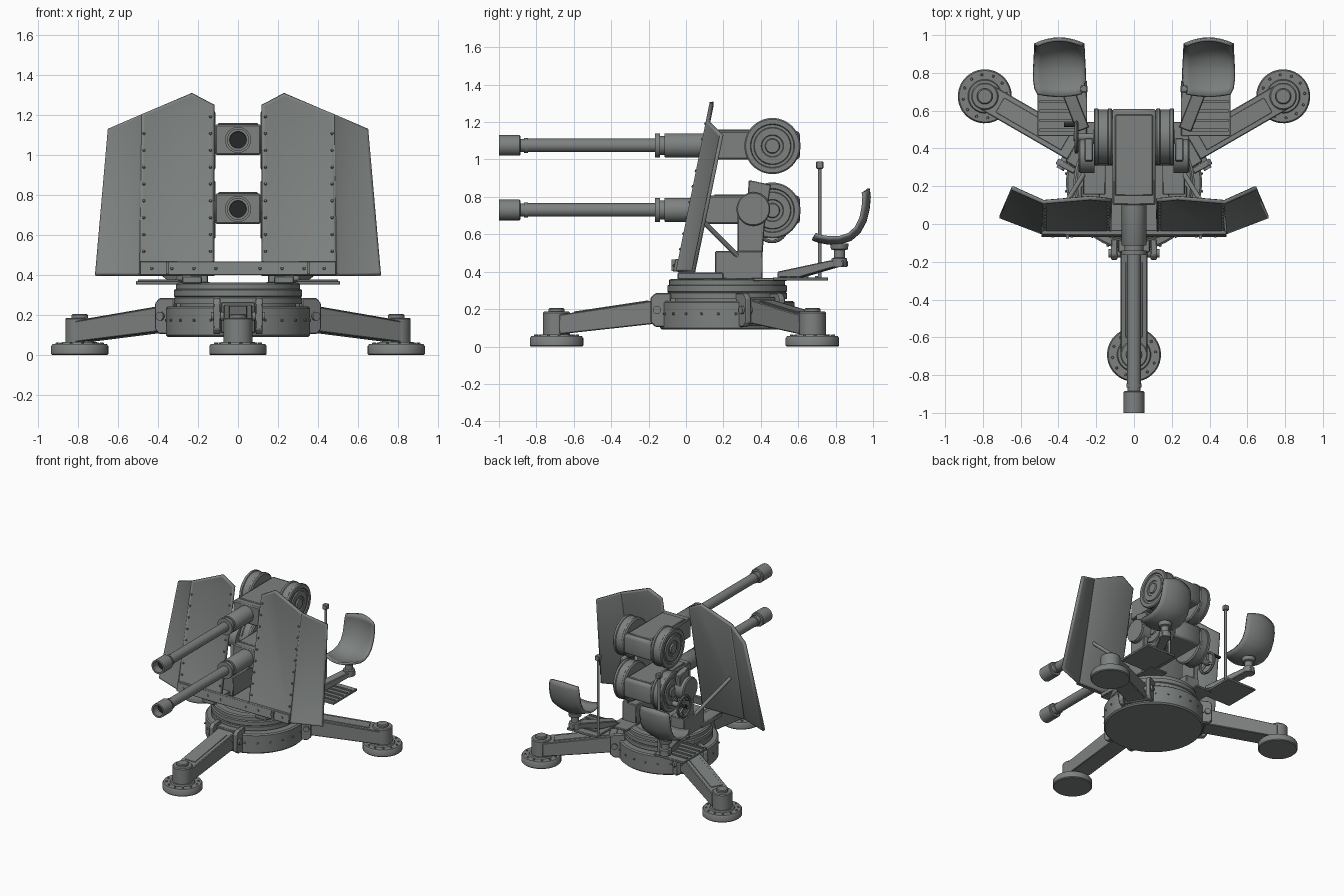
import bpy, bmesh, math
from mathutils import Vector, Matrix

if "Cube" in bpy.data.objects:
    bpy.data.objects.remove(bpy.data.objects["Cube"])


def material(name, rgb):
    m = bpy.data.materials.new(name)
    m.diffuse_color = (*rgb, 1)
    m.use_nodes = True
    m.node_tree.nodes["Principled BSDF"].inputs["Base Color"].default_value = m.diffuse_color
    return m


GREY = material("gunmetal grey", (0.205, 0.22, 0.215))
DARK = material("bore black", (0.02, 0.02, 0.02))
I = Matrix.Identity(4)


def finish(name, bm, mat=GREY, M=I, bevel=0.0):
    bmesh.ops.recalc_face_normals(bm, faces=bm.faces)
    me = bpy.data.meshes.new(name)
    bm.to_mesh(me)
    bm.free()
    me.materials.append(mat)
    me.shade_smooth()
    me.set_sharp_from_angle(angle=math.radians(35))
    ob = bpy.data.objects.new(name, me)
    ob.matrix_world = M
    bpy.context.collection.objects.link(ob)
    if bevel:
        b = ob.modifiers.new("bevel", "BEVEL")
        b.width, b.segments = bevel, 1
    return ob


def slab(name, pts, x0, x1, M=I, bevel=0.005, mat=GREY):
    """Side profile (y, z) extruded along x."""
    bm = bmesh.new()
    f = bm.faces.new([bm.verts.new((x0, y, z)) for y, z in pts])
    ext = bmesh.ops.extrude_face_region(bm, geom=[f])
    vs = [v for v in ext["geom"] if isinstance(v, bmesh.types.BMVert)]
    bmesh.ops.translate(bm, vec=(x1 - x0, 0, 0), verts=vs)
    return finish(name, bm, mat, M, bevel)


def box(name, x0, x1, y0, y1, z0, z1, M=I, bevel=0.005, mat=GREY):
    return slab(name, [(y0, z0), (y1, z0), (y1, z1), (y0, z1)], x0, x1, M, bevel, mat)


def turned(name, prof, origin=(0, 0, 0), axis=(0, 0, 1), M=I, n=40, mat=GREY):
    """Lathe: prof holds (radius, distance along axis), ends are capped."""
    bm = bmesh.new()
    R = Vector(axis).to_track_quat('Z', 'Y').to_matrix().to_4x4()
    T = Matrix.Translation(origin) @ R
    rings = [[bm.verts.new(T @ Vector((r * math.cos(a), r * math.sin(a), h)))
              for a in (2 * math.pi * i / n for i in range(n))] for r, h in prof]
    for a, b in zip(rings, rings[1:]):
        for i in range(n):
            bm.faces.new((a[i], a[(i + 1) % n], b[(i + 1) % n], b[i]))
    bm.faces.new(rings[0])
    bm.faces.new(rings[-1])
    return finish(name, bm, mat, M)


def rod(name, a, b, r, M=I, n=16, mat=GREY):
    a, b = Vector(a), Vector(b)
    return turned(name, [(r, 0), (r, (b - a).length)], a, b - a, M, n, mat)


def rivets(name, points, normal, r=0.008, h=0.012, M=I):
    """Several small bolt heads in one object."""
    bm = bmesh.new()
    for p, nrm in zip(points, normal):
        T = Matrix.Translation(p) @ Vector(nrm).to_track_quat('Z', 'Y').to_matrix().to_4x4()
        bmesh.ops.create_cone(bm, cap_ends=True, segments=8, radius1=r, radius2=r * .7, depth=h, matrix=T)
    return finish(name, bm, GREY, M)


# Base drum and turntable
C = Vector((0, 0.22, 0))
turned("base_drum", [(.35, .09), (.36, .1), (.36, .235), (.35, .243), (.29, .243), (.29, .255),
                     (.32, .255), (.32, .285), (.315, .29), (.32, .295), (.32, .325), (.31, .33),
                     (.31, .355), (.3, .362), (.25, .362), (.25, .355)], C, n=64)
ang = [2 * math.pi * (i + .5) / 24 for i in range(24)]
dirs = [Vector((math.cos(a), math.sin(a), 0)) for a in ang]
rivets("drum_bolts", [C + d * .362 + Vector((0, 0, .175)) for d in dirs], dirs)

# Three legs with hinge brackets and round feet
for tag, deg in (("front", 180), ("right", -60), ("left", 60)):
    M = Matrix.Translation(C) @ Matrix.Rotation(math.radians(deg), 4, 'Z')
    slab(tag + "_leg", [(.3, .12), (.4, .12), (.9, .065), (.9, .17), (.4, .245), (.3, .265)], -.072, .072, M)
    slab(tag + "_leg_top_rib", [(.42, .235), (.82, .175), (.82, .187), (.42, .247)], -.045, .045, M, .002)
    box(tag + "_hinge_block", -.085, .085, .27, .37, .11, .265, M)
    for s in (-1, 1):
        slab(tag + "_bracket", [(.3, .105), (.385, .105), (.41, .13), (.41, .26), (.385, .285), (.3, .285)],
             s * .088, s * .122, M)
    rod(tag + "_hinge_pin", (-.135, .375, .195), (.135, .375, .195), .022, M)
    turned(tag + "_foot", [(.137, 0), (.143, .006), (.143, .045), (.136, .055), (.09, .055), (.085, .065),
                           (.072, .065), (.072, .18), (.066, .187), (.042, .187), (.042, .2), (.036, .206)],
           (0, .912, 0), M=M)
    rivets(tag + "_foot_bolts", [Vector((0, .912, .058)) + d * .115 for d in dirs[::2]], [(0, 0, 1)] * 12, M=M)

# Twin guns, one above the other
for tag, z in (("upper", 1.075), ("lower", .73)):
    turned(tag + "_barrel", [(.04, .06), (.042, 0), (.055, 0), (.055, .11), (.05, .115), (.035, .115),
                             (.035, .135), (.041, .135), (.041, .155), (.036, .155), (.036, .835),
                             (.065, .835), (.065, .86), (.05, .86), (.05, .885), (.062, .885),
                             (.065, .89), (.065, 1.15)], (0, -1, z), (0, 1, 0))
    rod(tag + "_bore", (0, -.942, z), (0, -.93, z), .041, mat=DARK, n=40)
    slab(tag + "_receiver", [(.1, z - .075), (.6, z - .075), (.61, z - .06), (.61, z + .06), (.6, z + .077),
                             (.1, z + .077)], -.115, .115, bevel=.008)
    box(tag + "_receiver_lid", -.1, .1, .15, .58, z + .07, z + .084)
    for s in (-1, 1):
        turned(tag + "_ammo_drum", [(.14, 0), (.15, .008), (.15, .022), (.145, .026), (.145, .074), (.15, .078),
                                    (.15, .094), (.143, .1), (.118, .1), (.114, .092), (.1, .092), (.096, .1),
                                    (.06, .1), (.056, .094), (.04, .094), (.036, .104)],
               (s * .113, .462, z - .003), (s, 0, 0), n=48)

for s, side in ((1, "right"), (-1, "left")):
    # Cradle: bearing block, upright arm, pivot
    box(side + "_bearing_block", s * .15, s * .27, .155, .41, .36, .51)
    slab(side + "_cradle_arm", [(.275, .5), (.41, .5), (.42, .64), (.455, .865), (.335, .89), (.33, .8), (.275, .7)],
         s * .218, s * .262)
    turned(side + "_pivot", [(.09, 0), (.09, .075), (.084, .082), (.084, .085)], (s * .21, .36, .735), (s, 0, 0))
    rod(side + "_trunnion", (s * .1, .36, .735), (s * .22, .36, .735), .05)
    box(side + "_shield_arm", s * .18, s * .28, -.045, .2, .358, .395)

    # Folded shield half with recessed panels
    bm = bmesh.new()
    lean = lambda x, z: (s * x, -.045 + (z - .4) * .2, z)
    V = [bm.verts.new(p) for p in (lean(.12, .4), lean(.49, .4), lean(.48, 1.203), lean(.23, 1.308), lean(.12, 1.25),
                                   (s * .712, .04, .4), (s * .648, .19, 1.13))]
    fs = [bm.faces.new(V[:5]), bm.faces.new((V[1], V[5], V[6], V[2]))]
    bm.normal_update()
    for f in fs:
        if f.normal.y > 0:
            f.normal_flip()
    bmesh.ops.inset_individual(bm, faces=fs, thickness=.016, depth=-.005)
    sh = finish(side + "_shield", bm)
    so = sh.modifiers.new("thickness", "SOLIDIFY")
    so.thickness, so.offset = .02, 0
    pts = [Vector(lean(.137, .52 + i * .084)) + Vector((0, -.01, 0)) for i in range(9)]
    pts += [Vector(lean(.47, .52 + i * .084)) + Vector((0, -.01, 0)) for i in range(8)]
    rivets(side + "_shield_rivets", pts, [(0, -1, .2)] * len(pts))
    rod(side + "_shield_strut", (s * .41, .03, .73), (s * .25, .29, .47), .013)

    # Foot plate with treads
    box(side + "_foot_plate", s * .25, s * .51, .465, .76, .352, .37, bevel=.003)
    box(side + "_plate_support", s * .14, s * .29, .36, .54, .35, .366, bevel=.003)
    for i in range(5):
        box(side + "_tread", s * .3, s * .5, .49 + i * .05, .505 + i * .05, .368, .378, bevel=0)

    # Seat arm, post and curved seat
    A = Matrix.Translation((s * .27, .5, 0)) @ Matrix.Rotation(-s * math.atan2(.125, .32), 4, 'Z')
    slab(side + "_seat_arm", [(0, .37), (.13, .37), (.33, .425), (.38, .425), (.38, .46), (.3, .46), (0, .4)],
         -.035, .035, A)
    turned(side + "_seat_post", [(.042, .425), (.042, .47), (.03, .475), (.03, .515), (.045, .52), (.05, .55)],
           (s * .395, .82, 0))
    prof = [(.675, .575, .115), (.71, .562, .13), (.76, .553, .137), (.82, .553, .137), (.88, .572, .134),
            (.925, .61, .132), (.958, .67, .131), (.975, .74, .131), (.98, .80, .127), (.975, .845, .118)]
    bm = bmesh.new()
    rows = []
    for y, z, w in prof:
        inward = Vector((0, .80 - y, .80 - z)).normalized()
        rows.append([bm.verts.new(Vector((s * .395 + w * t, y, z - .012 * (z > .83) * abs(t)))
                                  + inward * .03 * t * t) for t in (-1, -.75, -.5, -.25, 0, .25, .5, .75, 1)])
    for a, b in zip(rows, rows[1:]):
        for i in range(8):
            bm.faces.new((a[i], a[i + 1], b[i + 1], b[i]))
    seat = finish(side + "_seat", bm)
    so = seat.modifiers.new("thickness", "SOLIDIFY")
    so.thickness, so.offset = .016, 0

    # Upright lever beside the seat
    rod(side + "_lever", (s * .265, .715, .36), (s * .265, .715, .96), .01)
    box(side + "_lever_knob", s * .246, s * .284, .696, .734, .95, .99)

# Strip joining the two shield halves
slab("shield_strip", [(-.07, .4), (-.045, .4), (-.032, .468), (-.057, .468)], -.49, .49, bevel=.003)
xs = [-.43, -.33, -.22, -.11, .11, .22, .33, .43]
rivets("strip_bolts", [(x, -.065, .434) for x in xs], [(0, -1, .2)] * 8, r=.009)
for s in (-1, 1):
    box("strip_clip", s * .345, s * .36, -.078, -.05, .405, .465, bevel=0)

# Elevation hand wheel on the left
bm = bmesh.new()
for i in range(32):
    a = 2 * math.pi * i / 32
    for j in range(8):
        b = 2 * math.pi * j / 8
        q = .078 + .01 * math.cos(b)
        bm.verts.new((-.305 + .01 * math.sin(b), .46 + q * math.cos(a), .64 + q * math.sin(a)))
bm.verts.ensure_lookup_table()
for i in range(32):
    for j in range(8):
        k, l = (i + 1) % 32, (j + 1) % 8
        bm.faces.new([bm.verts[n] for n in (i * 8 + j, k * 8 + j, k * 8 + l, i * 8 + l)])
finish("hand_wheel", bm)
for i in range(3):
    a = math.pi * (.5 + 2 * i / 3)
    rod("wheel_spoke", (-.305, .46, .64), (-.305, .46 + .075 * math.cos(a), .64 + .075 * math.sin(a)), .008)
rod("wheel_hub", (-.2, .46, .64), (-.32, .46, .64), .02)
rod("wheel_grip", (-.31, .525, .68), (-.37, .525, .68), .012, mat=DARK)
